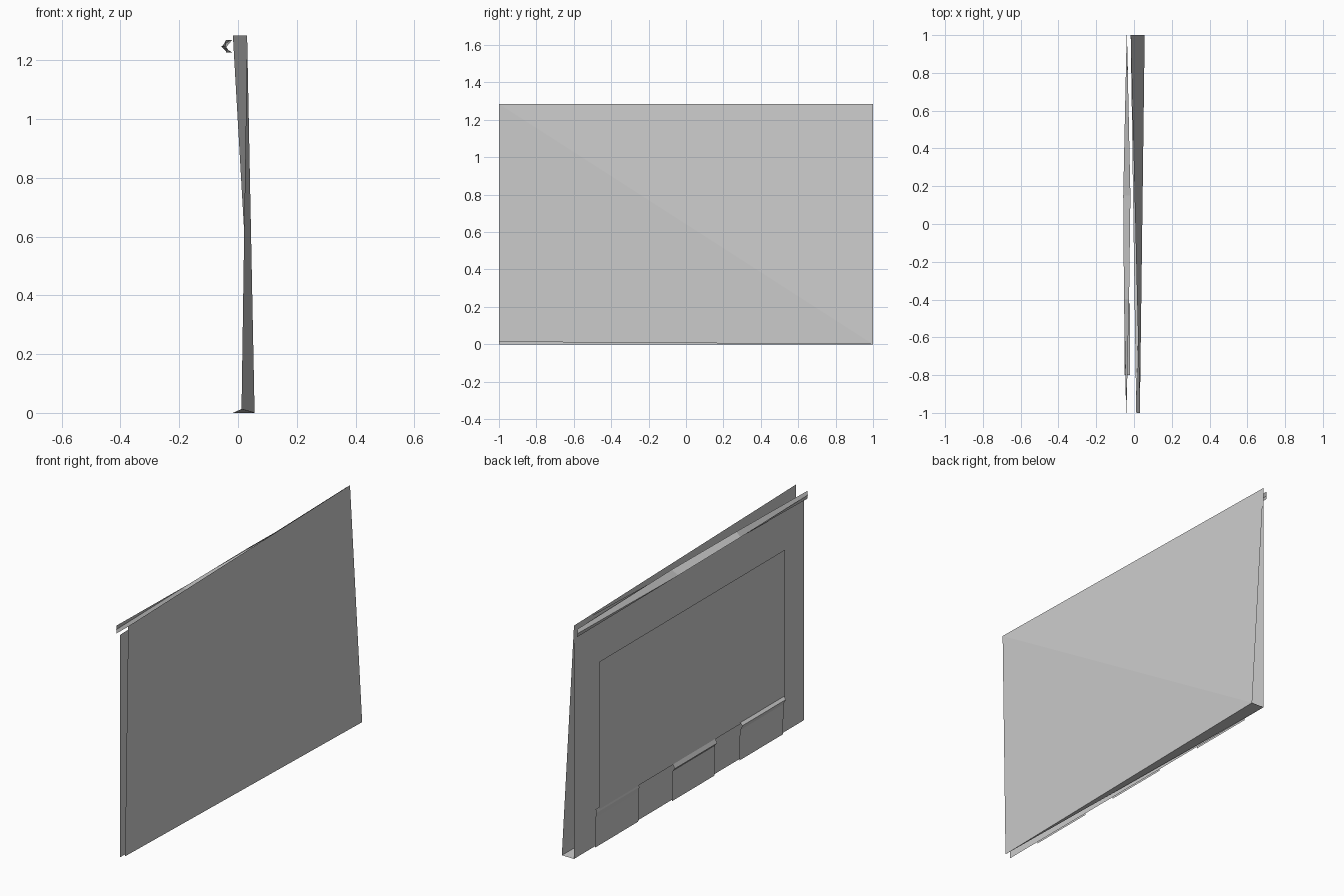
import bpy

if "Cube" in bpy.data.objects:
    bpy.data.objects.remove(bpy.data.objects["Cube"])


def polys(name, verts, faces):
    mesh = bpy.data.meshes.new(name)
    mesh.from_pydata(verts, [], faces)
    mesh.update()
    obj = bpy.data.objects.new(name, mesh)
    bpy.context.collection.objects.link(obj)
    return obj


def loft(name, rows):
    """Skin flat faces between rows holding the same number of points."""
    n = len(rows[0])
    verts = [p for row in rows for p in row]
    faces = [(r * n + i, r * n + i + 1, (r + 1) * n + i + 1, (r + 1) * n + i)
             for r in range(len(rows) - 1) for i in range(n - 1)]
    return polys(name, verts, faces)


FACE_X = -0.0175
TOP = 1.285

# Twisted rear sheet, folded along one diagonal, with the bottom gusset
rear = [(0.012, -1, 0.013), (0.0565, 1, 0), (FACE_X, 1, TOP), (0.031, -1, TOP)]
polys("rear_sheet", rear, [(0, 1, 3), (1, 2, 3)])
polys("bottom_gusset", [rear[0], (FACE_X, 1, 0), rear[1]], [(0, 1, 2)])

# Flat face sheet with a slightly sloping top edge
polys("face_sheet",
      [(FACE_X, -1, 0), (FACE_X, 1, 0), (FACE_X, 1, TOP), (FACE_X, -1, 1.225)],
      [(3, 2, 1, 0)])

# Panel floating in front of the face sheet
loft("face_panel", [[(-0.036, y, z) for z in (0.205, 1.017)] for y in (-0.81, 0.81)])

# Three folded flaps: y range, nose (x, z) and lip (x, z)
flaps = [(-0.80, -0.42, (-0.05, 0.2), (-0.022, 0.225)),
         (-0.205, 0.165, (-0.046, 0.185), (-0.03, 0.22)),
         (0.46, 0.835, (-0.038, 0.195), (-0.034, 0.215))]
for i, (y0, y1, nose, lip) in enumerate(flaps):
    profile = [(-0.031, 0.003), (-0.034, 0.17), nose, lip]
    loft(f"flap_{i + 1}", [[(x, y, z) for x, z in profile] for y in (y0, y1)])

# Upper rail: narrow at both ends, bulging in the middle
rail = []
for y, nose, back in [(-1, -0.042, -0.04), (-0.4, -0.053, -0.026),
                      (0.15, -0.057, -0.019), (1, -0.039, -0.037)]:
    rail.append([(back, y, 1.27), (nose, y, 1.247), (back, y, 1.227)])
loft("upper_rail", rail)
